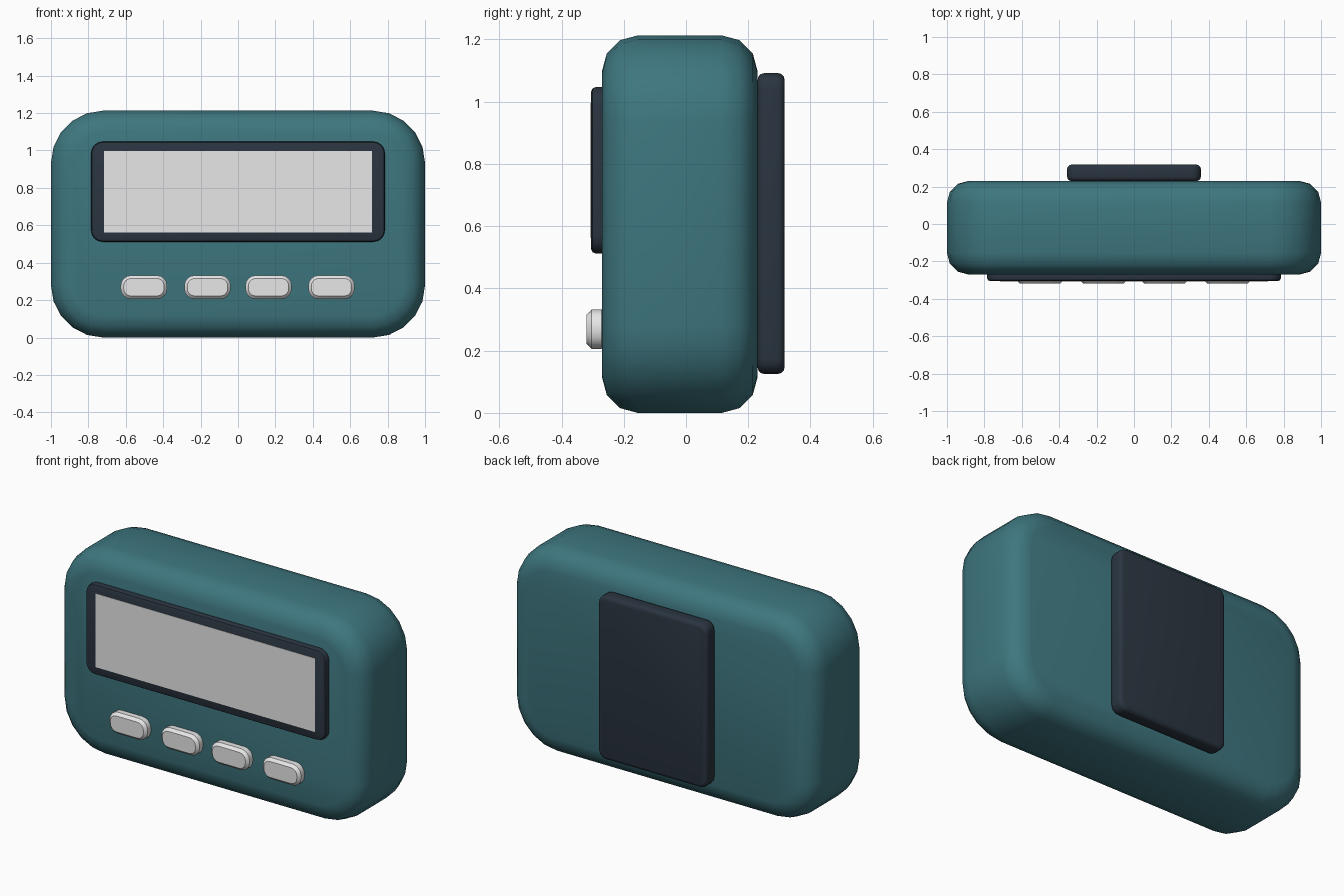
import bpy, bmesh, math

if "Cube" in bpy.data.objects:
    bpy.data.objects.remove(bpy.data.objects["Cube"])


def material(name, rgb):
    m = bpy.data.materials.new(name)
    m.diffuse_color = (*rgb, 1)
    m.use_nodes = True
    m.node_tree.nodes["Principled BSDF"].inputs["Base Color"].default_value = m.diffuse_color
    return m


teal = material("teal plastic", (0.048, 0.182, 0.213))
dark = material("dark slate plastic", (0.023, 0.035, 0.051))
grey = material("light grey", (0.8, 0.8, 0.8))


def outline(x0, x1, z0, z1, r, seg):
    """Rounded rectangle in the xz plane."""
    pts = []
    corners = [(x1 - r, z1 - r), (x0 + r, z1 - r), (x0 + r, z0 + r), (x1 - r, z0 + r)]
    for q, (cx, cz) in enumerate(corners):
        for i in range(seg + 1):
            a = math.pi / 2 * (q + i / seg)
            pts.append((cx + r * math.cos(a), cz + r * math.sin(a)))
    return pts


def rounded_slab(name, x0, x1, y0, y1, z0, z1, r, seg, bevel, bseg, mat, angle=40):
    """Rounded rectangle slab with rounded front and back rims."""
    arc = [math.pi / 2 * i / bseg for i in range(bseg + 1)]
    rings = [(bevel * (1 - math.sin(a)), y0 + bevel * (1 - math.cos(a))) for a in arc]
    rings += [(d, y0 + y1 - y) for d, y in reversed(rings)]
    bm = bmesh.new()
    loops = []
    for d, y in rings:
        pts = outline(x0 + d, x1 - d, z0 + d, z1 - d, r - d, seg)
        loops.append([bm.verts.new((x, y, z)) for x, z in pts])
    n = len(loops[0])
    for a, b in zip(loops, loops[1:]):
        for i in range(n):
            j = (i + 1) % n
            bm.faces.new((a[i], a[j], b[j], b[i]))
    bm.faces.new(loops[0])
    bm.faces.new(loops[-1])
    bmesh.ops.recalc_face_normals(bm, faces=bm.faces)
    me = bpy.data.meshes.new(name)
    bm.to_mesh(me)
    bm.free()
    me.materials.append(mat)
    ob = bpy.data.objects.new(name, me)
    bpy.context.collection.objects.link(ob)
    bpy.ops.object.select_all(action="DESELECT")
    ob.select_set(True)
    bpy.context.view_layer.objects.active = ob
    bpy.ops.object.shade_smooth_by_angle(angle=math.radians(angle))
    return ob


# Main case
rounded_slab("body", -1, 1, -0.27, 0.23, 0, 1.213, 0.28, 5, 0.115, 3, teal)

# Screen frame and flush display plate
rounded_slab("screen_frame", -0.785, 0.785, -0.305, -0.25, 0.512, 1.047,
             0.06, 4, 0.015, 2, dark)
bpy.ops.mesh.primitive_cube_add(size=1, location=(0, -0.304, 0.779))
screen = bpy.context.object
screen.name = "screen"
screen.scale = (1.435, 0.006, 0.435)
screen.data.materials.append(grey)

# Row of four buttons
for i, x in enumerate((-0.503, -0.163, 0.163, 0.5)):
    rounded_slab(f"button_{i + 1}", x - 0.124, x + 0.124, -0.319, -0.255, 0.206, 0.332,
                 0.055, 4, 0.016, 1, grey, 30)

# Belt clip plate on the back
rounded_slab("back_clip", -0.357, 0.357, 0.23, 0.317, 0.125, 1.092,
             0.05, 4, 0.022, 3, dark)
